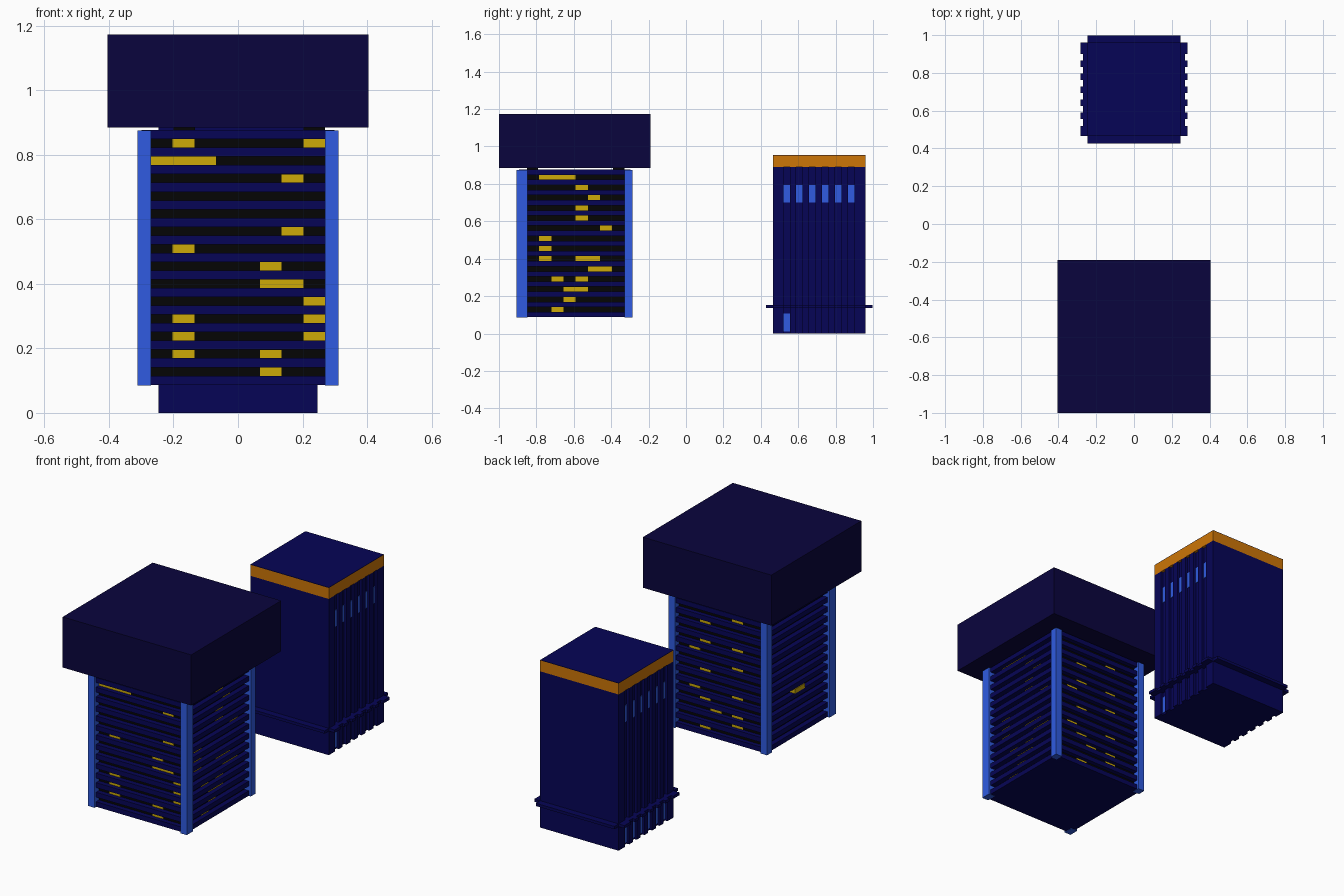
import bpy, bmesh

if "Cube" in bpy.data.objects:
    bpy.data.objects.remove(bpy.data.objects["Cube"])


def mat(name, rgb):
    m = bpy.data.materials.new(name)
    m.diffuse_color = (*[c ** 2.2 for c in rgb], 1)
    m.use_nodes = True
    m.node_tree.nodes["Principled BSDF"].inputs["Base Color"].default_value = m.diffuse_color
    return m


NAVY = mat("navy", (0.055, 0.05, 0.34))
DUSK = mat("dusk", (0.07, 0.05, 0.25))
BLACK = mat("black", (0.05, 0.05, 0.05))
BLUE = mat("blue", (0.2, 0.36, 0.88))
GOLD = mat("gold", (0.8, 0.66, 0.06))
ORANGE = mat("orange", (0.8, 0.46, 0.06))


def boxes(name, material, spans):
    """One object from boxes given as (x0, x1, y0, y1, z0, z1)."""
    bm = bmesh.new()
    for x0, x1, y0, y1, z0, z1 in spans:
        r = bmesh.ops.create_cube(bm, size=1)
        bmesh.ops.scale(bm, vec=(x1 - x0, y1 - y0, z1 - z0), verts=r["verts"])
        bmesh.ops.translate(bm, vec=((x0 + x1) / 2, (y0 + y1) / 2, (z0 + z1) / 2), verts=r["verts"])
    finish(name, material, bm)


def prism(name, material, outline, z0, z1):
    bm = bmesh.new()
    f = bm.faces.new([bm.verts.new((x, y, z0)) for x, y in outline])
    r = bmesh.ops.extrude_face_region(bm, geom=[f])
    top = [v for v in r["geom"] if isinstance(v, bmesh.types.BMVert)]
    bmesh.ops.translate(bm, vec=(0, 0, z1 - z0), verts=top)
    bmesh.ops.recalc_face_normals(bm, faces=bm.faces)
    finish(name, material, bm)


def finish(name, material, bm):
    me = bpy.data.meshes.new(name)
    bm.to_mesh(me)
    bm.free()
    me.materials.append(material)
    bpy.context.collection.objects.link(bpy.data.objects.new(name, me))


# ---- Front tower: floor slabs, recessed glazing, corner posts, overhanging cap
PITCH, Z0 = 0.0544, 0.128
boxes("front_tower_cap", DUSK, [(-0.405, 0.405, -1.0, -0.19, 0.885, 1.173)])
boxes("front_tower_glazing", BLACK, [(-0.27, 0.27, -0.865, -0.322, 0.1, 0.865)])
boxes("front_tower_floor_slabs", NAVY,
      [(-0.299, 0.299, -0.893, -0.297, 0.087 + PITCH * i, 0.115 + PITCH * i) for i in range(15)])
boxes("front_tower_corner_posts", BLUE,
      [(x, x + 0.041, y0, y1, 0.085, 0.875)
       for x in (-0.311, 0.27) for y0, y1 in ((-0.905, -0.848), (-0.329, -0.285))])
boxes("front_tower_cap_supports", BLACK,
      [(x, x + 0.067, y, y + 0.06, 0.87, 0.89) for x in (-0.2, 0.203) for y in (-0.85, -0.39)])

# Lit windows: columns per row from the top, eight columns per side
FRONT = ["17", "012", "6", "", "", "6", "1", "5", "56", "7", "17", "17", "15", "5"]
RIGHT = ["123", "4", "5", "4", "4", "6", "1", "1", "145", "56", "24", "34", "3", "2"]
BACK = ["", "2", "5", "", "25", "6", "2", "5", "", "26", "5", "24", "2", "5"]
panes = []
for row in range(14):
    z = Z0 + PITCH * (13 - row)
    lo, hi = z - 0.0132, z + 0.0132
    for c in map(int, FRONT[row]):
        x = -0.27 + 0.0675 * c
        panes.append((x, x + 0.0675, -0.868, -0.86, lo, hi))
    for c in map(int, BACK[row]):
        x = -0.27 + 0.0675 * c
        panes.append((x, x + 0.0675, -0.33, -0.319, lo, hi))
    for c in map(int, RIGHT[row]):
        y = -0.85 + 0.065 * c
        panes.append((0.262, 0.273, y, y + 0.065, lo, hi))
panes.append((-0.302, -0.26, -0.638, -0.55, 0.332, 0.358))
boxes("front_tower_lit_windows", GOLD, panes)

# ---- Back tower: grooved sides, ledge, orange crown
YF, YB = 0.465, 0.96
GROOVES = [(0.52 + 0.069 * i, 0.555 + 0.069 * i) for i in range(6)]


def grooved_side(rib, groove):
    pts = [(rib, YF)]
    for a, b in GROOVES:
        pts += [(rib, a), (groove, a), (groove, b), (rib, b)]
    return pts + [(rib, YB)]


def grooved_plan(rib, groove):
    side = grooved_side(rib, groove)
    return side + [(-x, y) for x, y in reversed(side)]


prism("back_tower_body", NAVY, grooved_plan(0.247, 0.232), 0, 0.89)
boxes("back_tower_crown", ORANGE, [(-0.247, 0.247, YF, YB, 0.89, 0.953)])
boxes("back_tower_roof", NAVY, [(-0.247, 0.247, YF, YB, 0.953, 0.955)])
prism("back_tower_side_ledge", NAVY, grooved_plan(0.284, 0.269), 0.137, 0.153)
boxes("back_tower_front_back_ledge", NAVY, [(-0.247, 0.247, 0.427, 0.998, 0.137, 0.153)])

# Windows set in the grooves
glass = []
for i, (a, b) in enumerate(GROOVES):
    for s in (-1, 1):
        x0, x1 = sorted((s * 0.225, s * 0.235))
        glass.append((x0, x1, a, b, 0.7, 0.793))
        if s < 0 or i == 0:
            glass.append((x0, x1, a, b, 0.012, 0.108))
boxes("back_tower_windows", BLUE, glass)
